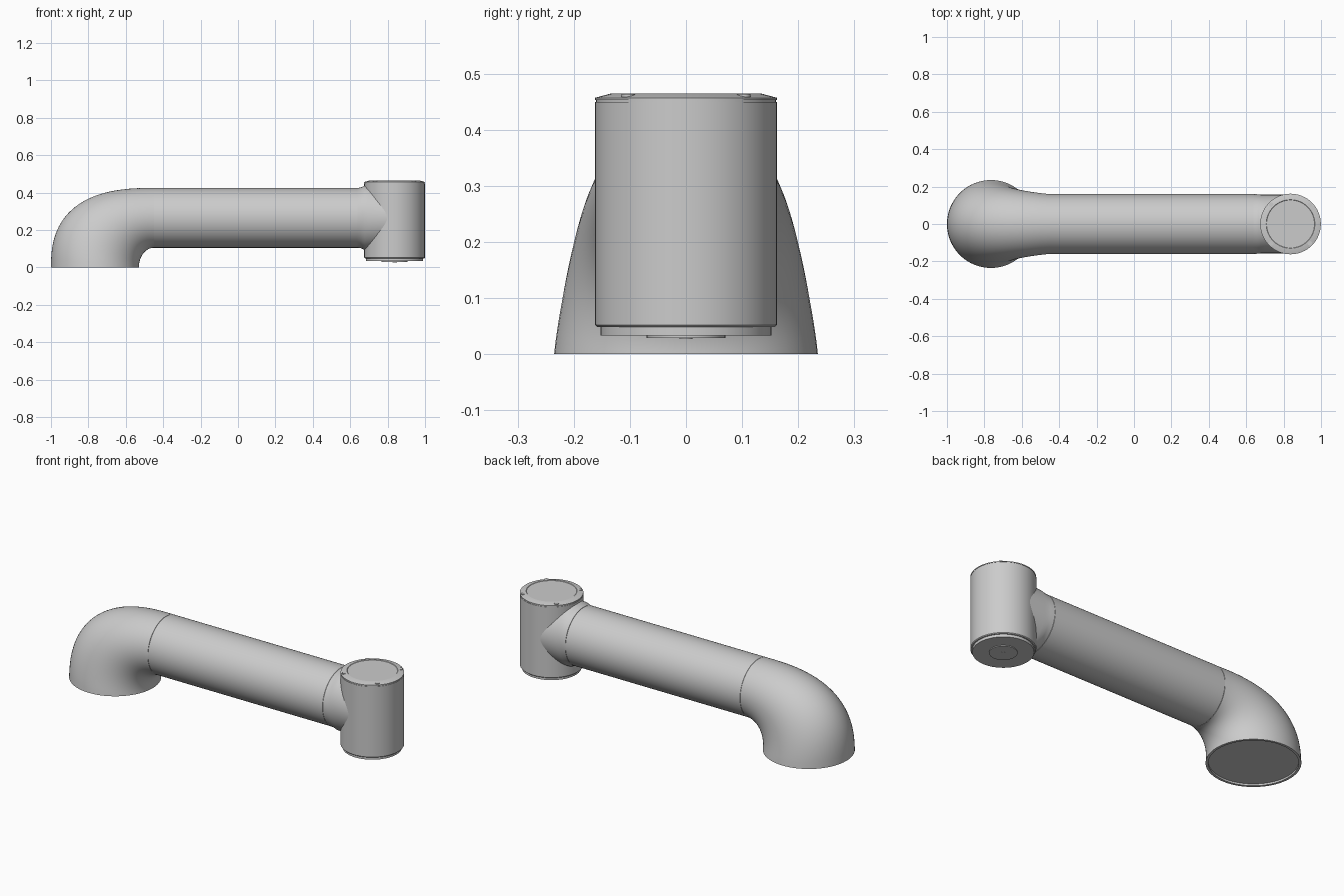
import bpy, bmesh, math
from mathutils import Vector

if "Cube" in bpy.data.objects:
    bpy.data.objects.remove(bpy.data.objects["Cube"], do_unlink=True)

SIDES = 64
ARM_Z, ARM_R = 0.265, 0.16
HEAD_X, HEAD_R = 0.837, 0.162


def material(name, value):
    mat = bpy.data.materials.new(name)
    mat.use_nodes = True
    colour = (value, value, value, 1)
    mat.diffuse_color = colour
    mat.node_tree.nodes["Principled BSDF"].inputs["Base Color"].default_value = colour
    return mat


GREY = material("satin grey", 0.6)


def ring(centre, u, v):
    """Elliptical ring of points with half-axes u and v."""
    angles = [2 * math.pi * i / SIDES for i in range(SIDES)]
    return [Vector(centre) + Vector(u) * math.cos(a) + Vector(v) * math.sin(a) for a in angles]


def loft(name, rings):
    bm = bmesh.new()
    loops = [[bm.verts.new(p) for p in r] for r in rings]
    for a, b in zip(loops, loops[1:]):
        for i in range(SIDES):
            j = (i + 1) % SIDES
            bm.faces.new((a[i], a[j], b[j], b[i]))
    bm.faces.new(loops[0][::-1])
    bm.faces.new(loops[-1])
    bmesh.ops.recalc_face_normals(bm, faces=bm.faces)
    mesh = bpy.data.meshes.new(name)
    bm.to_mesh(mesh)
    bm.free()
    mesh.materials.append(GREY)
    obj = bpy.data.objects.new(name, mesh)
    bpy.context.collection.objects.link(obj)
    bpy.ops.object.select_all(action='DESELECT')
    obj.select_set(True)
    bpy.context.view_layer.objects.active = obj
    bpy.ops.object.shade_smooth_by_angle(angle=math.radians(32))


def turned(name, profile, x=HEAD_X, y=0.0):
    """Upright turned part from (radius, height) pairs."""
    loft(name, [ring((x, y, z), (r, 0, 0), (0, r, 0)) for r, z in profile])


def along_x(name, sections):
    """Horizontal part from (x, half width, half height) sections."""
    loft(name, [ring((x, 0, ARM_Z), (0, w, 0), (0, 0, h)) for x, w, h in sections])


# Elbow: flared foot bending into the arm, with a thin rim around a recessed floor
base_x, base_r, lip = -0.765, 0.235, 0.222
rings = [ring((base_x, 0, z), (-lip, 0, 0), (0, lip, 0)) for z in (0.010, 0)]
STEPS = 28
for k in range(STEPS + 1):
    t = k / STEPS
    c, s = max(0.0, math.cos(t * math.pi / 2)), math.sin(t * math.pi / 2)
    outer = Vector((-0.48 - 0.52 * c ** 0.8 + 0.03 * t ** 4, 0, 0.425 * s ** 0.8))
    inner = Vector((-0.45 - 0.08 * c, 0, 0.105 * s))
    width = base_r + (ARM_R - base_r) * t
    rings.append(ring((outer + inner) / 2, (outer - inner) / 2, (0, width, 0)))
loft("elbow", rings)

# Straight arm with fine chamfered seams, and the collar that blends into the head
SEAM_R = 0.158
along_x("arm_tube", [(-0.45, SEAM_R, SEAM_R), (-0.448, ARM_R, ARM_R),
                     (0.638, ARM_R, ARM_R), (0.64, SEAM_R, SEAM_R)])
along_x("head_collar", [(0.64, ARM_R, ARM_R), (0.655, 0.159, 0.162), (0.667, 0.158, 0.167),
                        (0.678, 0.157, 0.173), (0.70, 0.157, 0.174), (0.80, 0.157, 0.16)])

# Upright head with lower plate, hub and pin
turned("head_body", [(0.158, 0.048), (HEAD_R, 0.052), (HEAD_R, 0.449)])
turned("head_seam", [(0.160, 0.449), (0.160, 0.453)])
turned("lower_plate", [(0.152, 0.033), (0.152, 0.05)])
turned("lower_hub", [(0.07, 0.029), (0.07, 0.035)])
turned("hub_pin", [(0.012, 0.027), (0.012, 0.03)])

# Chamfered cap with a shallow inner disc and four screws
turned("head_cap", [(HEAD_R, 0.453), (HEAD_R, 0.457), (0.132, 0.465),
                    (0.130, 0.465), (0.128, 0.463)])
for sx in (-1, 1):
    for sy in (-1, 1):
        turned("cap_screw", [(0.012, 0.455), (0.012, 0.4635)],
               HEAD_X + sx * 0.103, sy * 0.103)
